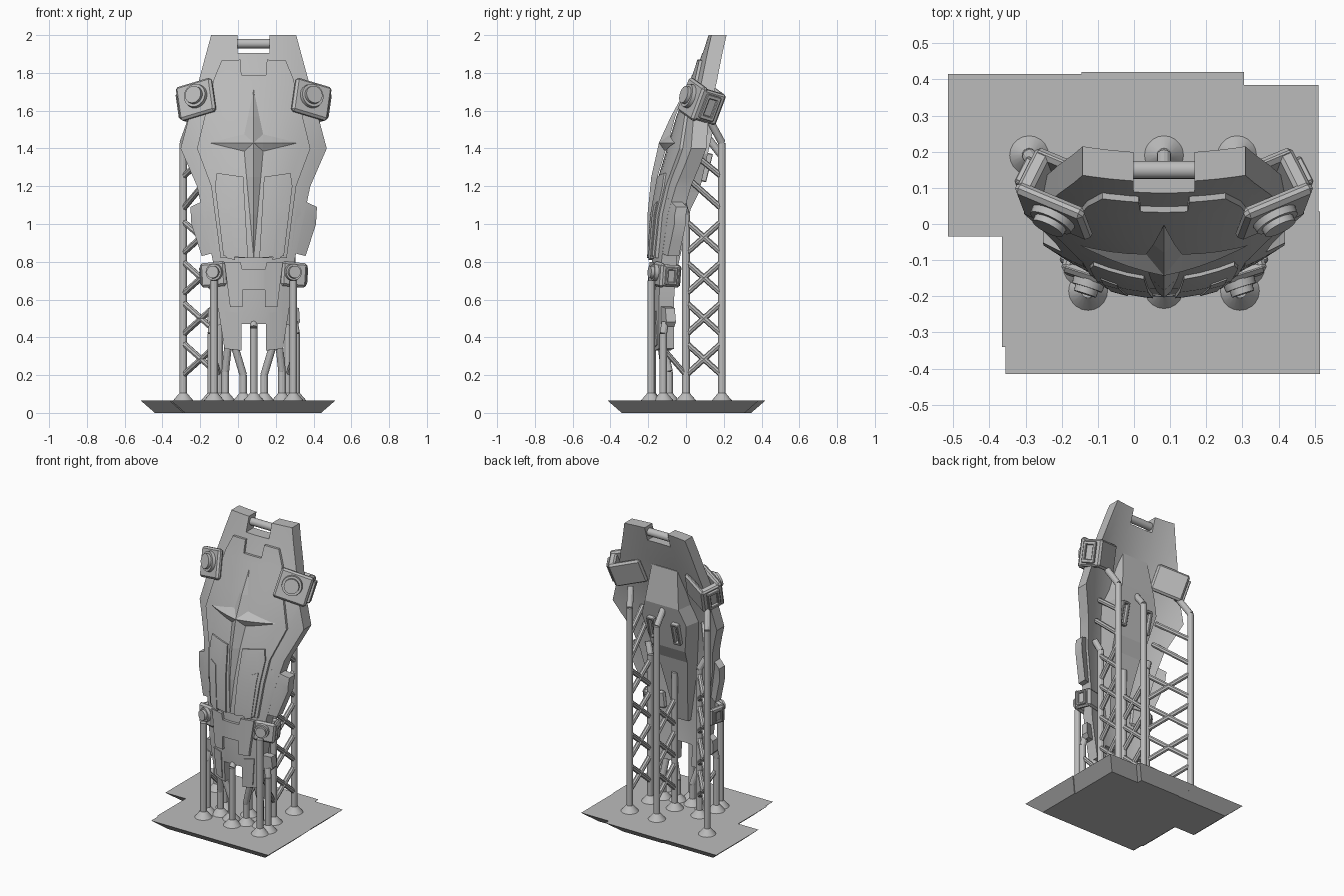
import bpy, bmesh
from math import radians
from mathutils import Vector, Matrix

if "Cube" in bpy.data.objects:
    bpy.data.objects.remove(bpy.data.objects["Cube"])

grey = bpy.data.materials.new("plain_grey")
grey.use_nodes = True
GREY = (0.5, 0.5, 0.5, 1)
grey.diffuse_color = GREY
grey.node_tree.nodes["Principled BSDF"].inputs["Base Color"].default_value = GREY
CX = 0.083  # the shield's centre line

# height, front face y on the centre line, sideways curvature
SPINE = [(0.3, -0.165, 1.0), (0.6, -0.185, 1.1), (0.85, -0.18, 1.1), (1.05, -0.165, 0.95),
         (1.25, -0.13, 0.95), (1.4, -0.085, 0.75), (1.57, -0.035, 0.65), (1.75, 0.035, 0.55),
         (2.01, 0.12, 0.35)]


def surface(dx, z):
    """y of the shield's curved front face"""
    for (z0, y0, k0), (z1, y1, k1) in zip(SPINE, SPINE[1:]):
        if z <= z1:
            t = (z - z0) / (z1 - z0)
            return y0 + (y1 - y0) * t + (k0 + (k1 - k0) * t) * dx * dx
    return SPINE[-1][1]


def finish(name, bm, smooth=True):
    bmesh.ops.recalc_face_normals(bm, faces=bm.faces)
    mesh = bpy.data.meshes.new(name)
    bm.to_mesh(mesh)
    bm.free()
    obj = bpy.data.objects.new(name, mesh)
    bpy.context.collection.objects.link(obj)
    mesh.materials.append(grey)
    if smooth:
        bpy.ops.object.select_all(action='DESELECT')
        obj.select_set(True)
        bpy.context.view_layer.objects.active = obj
        bpy.ops.object.shade_smooth_by_angle(angle=radians(25))
    return obj


def slice_grid(bm):
    """cut along rows and columns so the part can follow the curve"""
    cuts = [((0, 0, z), (0, 0, 1)) for z, y, k in SPINE[1:-1]]
    cuts += [((i * 0.05, 0, 0), (1, 0, 0)) for i in range(-7, 8)]
    for co, no in cuts:
        bmesh.ops.bisect_plane(bm, geom=bm.verts[:] + bm.edges[:] + bm.faces[:],
                               dist=1e-5, plane_co=co, plane_no=no)


def wrap(bm, lift):
    for v in bm.verts:
        v.co.y += surface(v.co.x, v.co.z) - lift
        v.co.x += CX


def full(half):
    return [half + [(-x, z) for x, z in reversed(half)]]


def pair(poly):
    return [poly, [(-x, z) for x, z in poly]]


def plate(name, polys, lift, thick):
    """curved plate from flat outlines in (offset, height)"""
    bm = bmesh.new()
    for p in polys:
        bm.faces.new([bm.verts.new((x, 0, z)) for x, z in p])
    slice_grid(bm)
    wrap(bm, lift)
    new = bmesh.ops.extrude_face_region(bm, geom=bm.faces[:])["geom"]
    bmesh.ops.translate(bm, vec=(0, thick, 0),
                        verts=[g for g in new if isinstance(g, bmesh.types.BMVert)])
    return finish(name, bm)


# Shield body and its layered armour
plate("shield_body", full([(0.085, 1.905), (0.085, 2.0), (0.225, 2.0), (0.293, 1.75),
      (0.387, 1.4), (0.3, 1.2), (0.215, 0.8), (0.195, 0.6), (0.155, 0.34),
      (0.065, 0.33), (0.065, 0.47)]), 0, 0.08)
plate("upper_armour", full([(0.065, 1.79), (0.07, 1.87), (0.17, 1.865), (0.21, 1.77),
      (0.3, 1.4), (0.225, 1.2), (0.175, 0.82)]), 0.016, 0.03)
plate("lower_armour", pair([(0.055, 1.25), (0.195, 1.27), (0.205, 1.2), (0.16, 0.83),
      (0.03, 0.82)]), 0.026, 0.02)
plate("outer_strips", pair([(0.13, 1.1), (0.175, 1.12), (0.145, 0.82), (0.1, 0.81)]), 0.03, 0.02)
plate("waist_armour", full([(0.06, 0.65), (0.06, 0.56), (0.125, 0.56), (0.155, 0.8),
      (0.07, 0.8), (0.06, 0.76)]), 0.018, 0.03)
plate("tip_armour", pair([(0.085, 0.53), (0.15, 0.54), (0.135, 0.36), (0.085, 0.35)]), 0.006, 0.02)
plate("side_panels", pair([(0.23, 1.14), (0.335, 1.09), (0.33, 1.0), (0.275, 0.83),
      (0.2, 0.85)]), 0.0, 0.06)
plate("side_tabs", pair([(0.16, 0.57), (0.24, 0.555), (0.245, 0.48), (0.225, 0.455),
      (0.16, 0.47)]), -0.01, 0.05)

# Four-pointed star, raised in facets over the curved face
bm = bmesh.new()
ZS = 1.43
hub = bm.verts.new((0, -0.045, ZS))
tips = [bm.verts.new(c) for c in [(0, 0, 1.71), (0.235, 0, ZS), (0, 0, 0.82), (-0.235, 0, ZS)]]
inner = [bm.verts.new((sx * 0.05, 0, ZS + sz * 0.045))
         for sx, sz in [(1, 1), (1, -1), (-1, -1), (-1, 1)]]
for i in range(4):
    bm.faces.new((hub, tips[i], inner[i]))
    bm.faces.new((hub, inner[i], tips[(i + 1) % 4]))
slice_grid(bm)
wrap(bm, 0.022)
finish("star", bm, False)

# Rear spine: tapering hump on the back
bm = bmesh.new()
rings = []
for z, hw, y in [(1.72, 0.095, 0.11), (1.48, 0.125, 0.14), (1.37, 0.165, 0.115),
                 (1.17, 0.125, 0.07), (1.08, 0.11, 0.025), (0.63, 0.045, -0.075)]:
    front = surface(0, z) + 0.03
    rings.append([bm.verts.new((CX + x, yy, z)) for x, yy in
                  [(-hw * 1.2, front), (hw * 1.2, front), (hw, y), (-hw, y)]])
for a, b in zip(rings, rings[1:]):
    for i in range(4):
        bm.faces.new((a[i], a[(i + 1) % 4], b[(i + 1) % 4], b[i]))
bm.faces.new(rings[0])
bm.faces.new(rings[-1])
finish("rear_spine", bm, False)


def add_rod(bm, a, b, r, r2=None, sides=12):
    a, b = Vector(a), Vector(b)
    d = b - a
    m = Matrix.Translation((a + b) / 2) @ d.to_track_quat('Z', 'Y').to_matrix().to_4x4()
    bmesh.ops.create_cone(bm, cap_ends=True, segments=sides, radius1=r,
                          radius2=r if r2 is None else r2, depth=d.length, matrix=m)


def add_box(bm, frame, centre, size, bevel=0.01):
    m = frame @ Matrix.Translation(centre) @ Matrix.Diagonal((*size, 1))
    vs = bmesh.ops.create_cube(bm, size=1, matrix=m)["verts"]
    edges = list({e for v in vs for e in v.link_edges})
    bmesh.ops.bevel(bm, geom=edges, offset=bevel, segments=1, affect='EDGES')


# Carrying bar in the top notch
bm = bmesh.new()
add_rod(bm, (CX - 0.1, 0.15, 1.955), (CX + 0.1, 0.15, 1.955), 0.025, sides=20)
finish("top_bar", bm)

# Slotted grips beside the rear spine
bm = bmesh.new()
for s in (-1, 1):
    frame = Matrix.Translation((CX + s * 0.09, 0.105, 1.3)) @ Matrix.Rotation(radians(-14), 4, 'X')
    for x in (-0.02, 0.02):
        add_box(bm, frame, (x, 0, 0), (0.014, 0.04, 0.15), 0.003)
    for z in (-0.07, 0.07):
        add_box(bm, frame, (0, 0, z), (0.05, 0.04, 0.014), 0.003)
finish("rear_grips", bm)


def clamps(name, dx, y, z, yaw, lean, roll, w, d, h, knob, shift):
    """clip around the rim with a round knob in front and a raised side frame"""
    for s, side in ((1, "left"), (-1, "right")):
        bm = bmesh.new()
        f = (Matrix.Translation((CX + s * dx, y, z)) @ Matrix.Rotation(radians(s * yaw), 4, 'Z')
             @ Matrix.Rotation(radians(lean), 4, 'X') @ Matrix.Rotation(radians(s * roll), 4, 'Y'))
        add_box(bm, f, (0, -d * 0.38, 0), (w, d * 0.24, h), 0.012)
        add_box(bm, f, (0, d * 0.4, 0), (w, d * 0.2, h * 0.92), 0.012)
        add_box(bm, f, (s * w * 0.39, 0, 0), (w * 0.22, d * 0.9, h * 0.9), 0.01)
        # raised frame on the outer side
        for k in (-1, 1):
            add_box(bm, f, (s * w * 0.52, k * d * 0.22, 0), (w * 0.12, d * 0.13, h * 0.7), 0.004)
            add_box(bm, f, (s * w * 0.52, 0, k * h * 0.3), (w * 0.12, d * 0.5, h * 0.12), 0.004)
        # stepped knob
        for r, out in ((knob, 0.02), (knob * 0.75, 0.038)):
            add_rod(bm, f @ Vector((s * shift, -d * 0.45, 0.01)),
                    f @ Vector((s * shift, -d * 0.5 - out, 0.01)), r, r * 0.94, 24)
        finish(side + "_" + name, bm)


clamps("upper_clamp", 0.28, 0.085, 1.645, 27, -15, 16, 0.21, 0.15, 0.19, 0.066, -0.01)
clamps("lower_clamp", 0.2, -0.1, 0.73, 18, -3, 5, 0.14, 0.115, 0.13, 0.046, -0.012)

# Base slab, narrower underneath
bm = bmesh.new()
outline = [(-0.515, 0.415), (-0.145, 0.415), (-0.145, 0.42), (0.305, 0.42), (0.305, 0.385),
           (0.51, 0.385), (0.51, 0.035), (0.515, 0.035), (0.515, -0.415), (-0.355, -0.415),
           (-0.355, -0.34), (-0.365, -0.34), (-0.365, -0.035), (-0.515, -0.035)]
FLOOR, INSET = 0.065, 0.075
top, low = [], []
for i, p in enumerate(outline):
    p = Vector(p)
    d1 = (p - Vector(outline[i - 1])).normalized()
    d2 = (Vector(outline[(i + 1) % len(outline)]) - p).normalized()
    q = p + INSET * (Vector((d1.y, -d1.x)) + Vector((d2.y, -d2.x)))
    top.append(bm.verts.new((*p, FLOOR)))
    low.append(bm.verts.new((*q, 0)))
bm.faces.new(top)
bm.faces.new(low)
for i in range(len(top)):
    bm.faces.new((top[i - 1], top[i], low[i], low[i - 1]))
finish("base_slab", bm, False)

# Support posts: each is a path of points rising from a conical foot
posts = [[(-0.29, 0.19, 1.43), (-0.25, 0.13, 1.54)], [(0.285, 0.19, 1.43), (0.32, 0.13, 1.54)],
         [(CX, 0.19, 1.36), (CX, 0.12, 1.45)],
         [(-0.1, 0, 1.05), (-0.13, -0.02, 1.12)], [(0.265, 0, 1.05), (0.295, -0.02, 1.12)],
         [(CX, 0, 0.98)], [(CX, -0.18, 0.45), (CX, -0.15, 0.49)]]
for s in (-1, 1):
    posts += [[(CX + s * 0.21, -0.185, 0.7)],
              [(CX + s * 0.225, -0.12, 0.42), (CX + s * 0.215, -0.11, 0.48)],
              [(CX + s * 0.055, -0.11, 0.2), (CX + s * 0.1, -0.13, 0.35)],
              [(CX + s * 0.15, -0.09, 0.22), (CX + s * 0.135, -0.12, 0.36)]]
bm = bmesh.new()
for path in posts:
    x, y, _ = path[0]
    foot = (x, y, FLOOR)
    add_rod(bm, foot, (x, y, FLOOR + 0.04), 0.054, 0.02, 20)
    for a, b in zip([foot] + path, path):
        add_rod(bm, a, b, 0.02)
finish("support_posts", bm)

# Crossed braces between neighbouring posts
bm = bmesh.new()
for (ax, ay), (bx, by), height in [((-0.29, 0.19), (-0.1, 0), 1.08), ((0.285, 0.19), (0.265, 0), 1.08),
                                   ((CX, 0.19), (CX, 0), 0.9)]:
    z = 0.2
    while z + 0.17 <= height:
        add_rod(bm, (ax, ay, z), (bx, by, z + 0.17), 0.016, sides=8)
        add_rod(bm, (bx, by, z), (ax, ay, z + 0.17), 0.016, sides=8)
        z += 0.215
# long upper struts onto the back of the shield, short ones to the front posts
for x, tx, fx in ((-0.29, -0.15, -0.142), (0.285, 0.3, 0.308)):
    add_rod(bm, (x, 0.19, 1.08), (tx, 0.0, 1.25), 0.016, sides=8)
    add_rod(bm, (x, 0.19, 1.25), (tx, 0.03, 1.38), 0.016, sides=8)
    add_rod(bm, (0.265 if x > 0 else -0.1, 0, 0.2), (fx, -0.12, 0.34), 0.014, sides=8)
finish("support_braces", bm)
